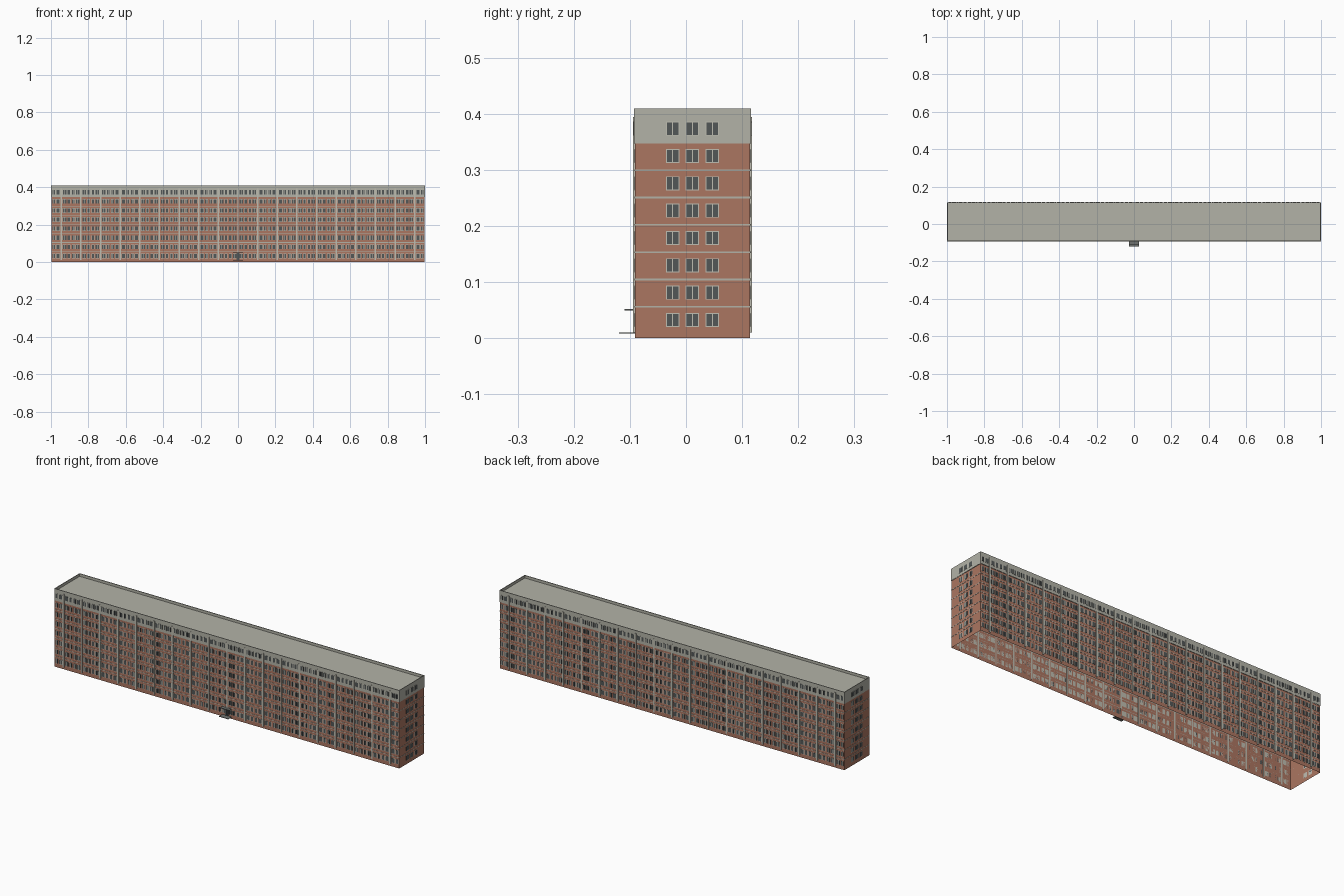
import bpy, bmesh
from mathutils import Vector, Matrix

cube = bpy.data.objects.get("Cube")
if cube:
    bpy.data.objects.remove(cube)


def material(name, rgb):
    m = bpy.data.materials.new(name)
    m.use_nodes = True
    m.diffuse_color = (*rgb, 1)
    m.node_tree.nodes["Principled BSDF"].inputs["Base Color"].default_value = (*rgb, 1)
    return m


BRICK = material("brick", (0.41, 0.18, 0.12))
CONCRETE = material("concrete", (0.45, 0.45, 0.39))
FRAME = material("pale frame", (0.52, 0.51, 0.44))
GLASS = material("dark glass", (0.085, 0.095, 0.095))
SLAB = material("dark slab", (0.16, 0.17, 0.16))

# Overall dimensions
X, FRONT, BACK = 0.997, -0.091, 0.1145
BAND_Z, TOP = 0.347, 0.409
FLOORS, STOREY, FIRST = 8, 0.0487, 0.0325
BAYS = 19
PITCH = 2 * X / BAYS
STEP = 0.0015  # how far the upper band stands out


def box(bm, lo, hi):
    lo, hi = Vector(lo), Vector(hi)
    size = hi - lo
    mat = Matrix.Translation((lo + hi) / 2) @ Matrix.Diagonal((*size, 1))
    return bmesh.ops.create_cube(bm, size=1, matrix=mat)["verts"]


def finish(bm, name, mat):
    bmesh.ops.recalc_face_normals(bm, faces=bm.faces)
    mesh = bpy.data.meshes.new(name)
    bm.to_mesh(mesh)
    bm.free()
    mesh.materials.append(mat)
    ob = bpy.data.objects.new(name, mesh)
    bpy.context.scene.collection.objects.link(ob)
    return ob


def plate(bm, side, u, z, w, h, start, thick):
    """Thin plate on one facade; u runs along that facade."""
    near, far = start, start + thick
    u0, u1, z0, z1 = u - w / 2, u + w / 2, z - h / 2, z + h / 2
    if side == "front":
        box(bm, (u0, FRONT - far, z0), (u1, FRONT - near, z1))
    elif side == "back":
        box(bm, (u0, BACK + near, z0), (u1, BACK + far, z1))
    elif side == "left":
        box(bm, (X + near, u0, z0), (X + far, u1, z1))
    else:
        box(bm, (-X - far, u0, z0), (-X - near, u1, z1))


# Brick walls, open underneath
bm = bmesh.new()
box(bm, (-X, FRONT, 0), (X, BACK, BAND_Z))
bmesh.ops.delete(bm, geom=[f for f in bm.faces if abs(f.normal.z) > 0.5], context="FACES_ONLY")
finish(bm, "brick_walls", BRICK)

# Top storey with parapet and sunken roof
bm = bmesh.new()
box(bm, (-X - STEP, FRONT - STEP, BAND_Z), (X + STEP, BACK + STEP, TOP))
bm.normal_update()
bmesh.ops.delete(bm, geom=[f for f in bm.faces if f.normal.z < -0.5], context="FACES_ONLY")
roof = [f for f in bm.faces if f.normal.z > 0.5]
bmesh.ops.inset_region(bm, faces=roof, thickness=0.005)
rim = bmesh.ops.extrude_face_region(bm, geom=roof)["geom"]
bmesh.ops.translate(bm, verts=[v for v in rim if isinstance(v, bmesh.types.BMVert)], vec=(0, 0, -0.014))
bmesh.ops.delete(bm, geom=[f for f in roof if f.is_valid], context="FACES_ONLY")
finish(bm, "top_storey_and_roof", CONCRETE)

# Pale joints between storeys
bm = bmesh.new()
for i in range(1, FLOORS - 1):
    z = FIRST + (i - 0.5) * STOREY - 0.001
    for side in ("front", "back"):
        plate(bm, side, 0, z, 2 * X, 0.003, 0, 0.001)
    for side in ("left", "right"):
        plate(bm, side, (FRONT + BACK) / 2, z, BACK - FRONT, 0.003, 0, 0.001)
finish(bm, "storey_joints", CONCRETE)

# Windows on all four sides: pale surround with two panes
frames, panes = bmesh.new(), bmesh.new()


def window(side, u, floor, w):
    z = FIRST + floor * STOREY
    start = STEP if floor == FLOORS - 1 else 0
    plate(frames, side, u, z, w + 0.003, 0.025, start, 0.0008)
    for s in (-1, 1):
        plate(panes, side, u + s * (w / 4 + 0.0003), z, w / 2 - 0.001, 0.022, start, 0.0014)


centres = [(b - BAYS // 2) * PITCH for b in range(BAYS)]
for floor in range(FLOORS):
    for side in ("left", "right"):
        for u in (-0.024, 0.0115, 0.047):
            window(side, u, floor, 0.021)
    for side in ("front", "back"):
        for c in centres:
            for s in (-1, 1):
                window(side, c + s * 0.0175, floor, 0.018)
                window(side, c + s * 0.0405, floor, 0.013)
finish(frames, "window_surrounds", FRAME)
finish(panes, "window_panes", GLASS)

# Vertical strips at the middle of every bay
bm = bmesh.new()
for side in ("front", "back"):
    for c in centres:
        low = 0.052 if side == "front" and abs(c) < 0.01 else 0.01
        high = 0.394
        plate(bm, side, c, (low + high) / 2, 0.008, high - low, -0.0005, 0.004)
finish(bm, "vertical_strips", FRAME)

# Entrance: door, step and canopy
bm = bmesh.new()
for s in (-1, 1):
    plate(bm, "front", s * 0.0045, 0.029, 0.008, 0.038, 0, 0.0025)
finish(bm, "entrance_doors", GLASS)
bm = bmesh.new()
box(bm, (-0.026, -0.119, 0.008), (0.026, FRONT, 0.0105))
finish(bm, "entrance_step", SLAB)
bm = bmesh.new()
box(bm, (-0.026, -0.11, 0.049), (0.026, FRONT, 0.052))
finish(bm, "entrance_canopy", SLAB)
